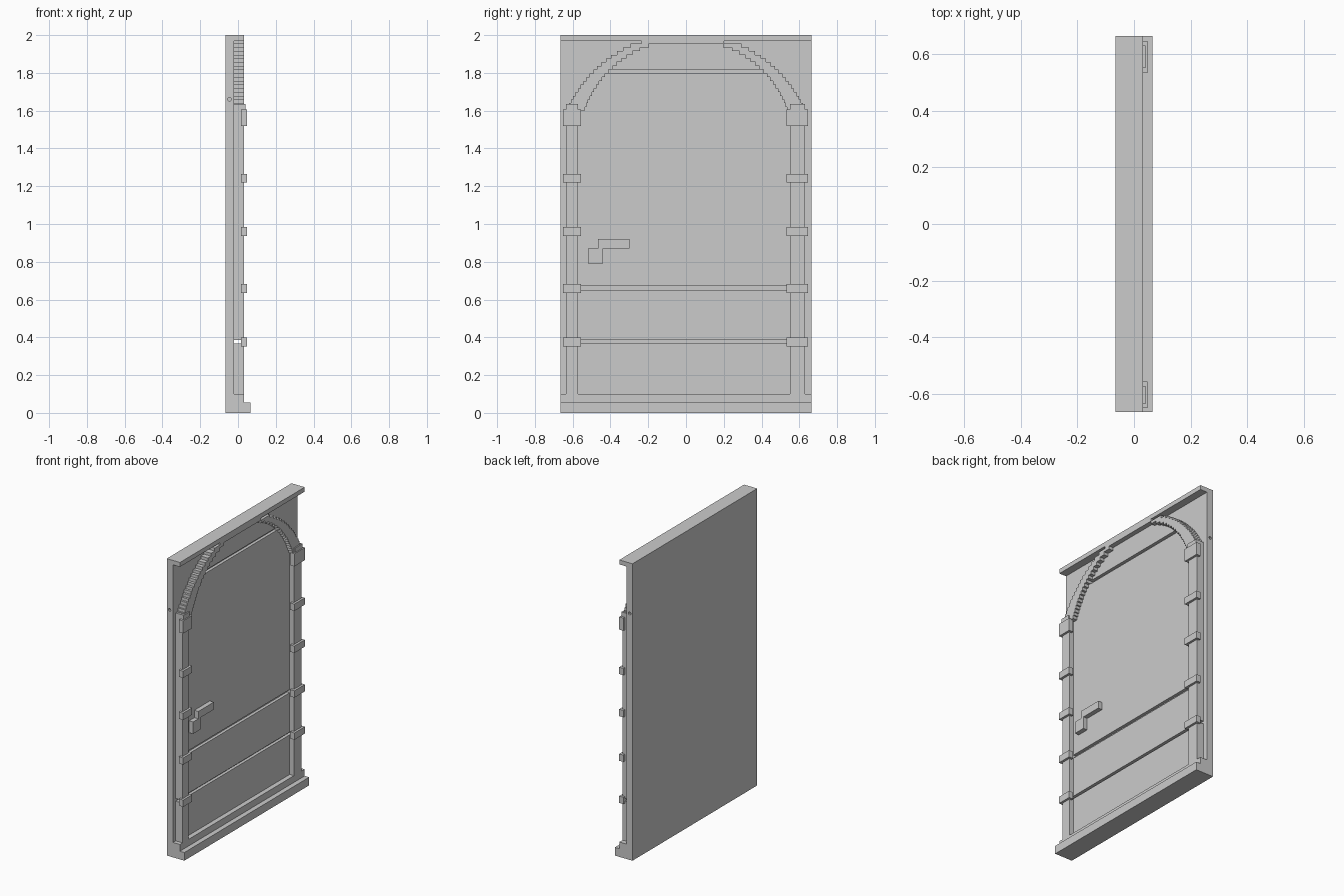
import bpy
import bmesh
import math

cube = bpy.data.objects.get("Cube")
if cube:
    bpy.data.objects.remove(cube, do_unlink=True)

grey = bpy.data.materials.new("plain grey")
grey.use_nodes = True
GREY = (0.6, 0.6, 0.6, 1)
grey.diffuse_color = GREY
grey.node_tree.nodes["Principled BSDF"].inputs["Base Color"].default_value = GREY

# Depth levels from the back to the front, which faces +x
BACK, WALL, PANEL, TRIM, CLIP, SILL = -0.066, -0.02, 0.0, 0.032, 0.047, 0.065
HALF = 0.664


def plate(name, outline, x0, x1):
    """Extrude a flat (y, z) outline from depth x0 to x1."""
    bm = bmesh.new()
    face = bm.faces.new([bm.verts.new((x0, y, z)) for y, z in outline])
    grown = bmesh.ops.extrude_face_region(bm, geom=[face])["geom"]
    for v in grown:
        if isinstance(v, bmesh.types.BMVert):
            v.co.x = x1
    bmesh.ops.recalc_face_normals(bm, faces=bm.faces[:])
    mesh = bpy.data.meshes.new(name)
    bm.to_mesh(mesh)
    bm.free()
    mesh.materials.append(grey)
    obj = bpy.data.objects.new(name, mesh)
    bpy.context.collection.objects.link(obj)
    return obj


def block(name, y0, y1, z0, z1, x0, x1):
    return plate(name, [(y0, z0), (y1, z0), (y1, z1), (y0, z1)], x0, x1)


# Back wall with blind pin holes in both edges
wall = block("back_wall", -HALF, HALF, 0, 2, BACK, WALL)
for side in (-1, 1):
    bpy.ops.mesh.primitive_cylinder_add(
        vertices=8, radius=0.01, depth=0.08,
        location=(-0.045, side * HALF, 1.66), rotation=(math.pi / 2, 0, 0))
    cutter = bpy.context.object
    cutter.name = "pin_hole_cutter"
    cutter.data.materials.append(grey)
    cutter.hide_render = True
    cutter.hide_set(True)
    cut = wall.modifiers.new("pin_hole", "BOOLEAN")
    cut.object = cutter
    cut.solver = "EXACT"

# Sill, base rail, top ledge and header
block("sill", -HALF, HALF, 0, 0.055, WALL, SILL)
block("base_rail", -HALF, HALF, 0.055, 0.1, WALL, TRIM)
block("top_ledge", -HALF, HALF, 1.97, 2, WALL, TRIM)
block("arch_header", -0.235, 0.2, 1.955, 1.97, WALL, TRIM)

# Stepped arch, measured row by row
SPRING, CROWN, ROWS = 1.6, 1.955, 18
STEP = (CROWN - SPRING) / ROWS


def half_width(row, centre, radius):
    z = SPRING + (row + 0.5) * STEP
    return math.sqrt(max(radius ** 2 - (z - centre) ** 2, 0))


def stairs(first, last, centre, radius):
    """Stepped edge on the +y side, going upwards."""
    points = []
    for row in range(first, last):
        y = half_width(row, centre, radius)
        points += [(y, SPRING + row * STEP), (y, SPRING + (row + 1) * STEP)]
    return points


INNER, OUTER = (1.408, 0.572), (1.315, 0.695)


def mirrored(points):
    return [(-y, z) for y, z in reversed(points)]


arch = stairs(0, ROWS, *OUTER) + stairs(0, ROWS, *INNER)[::-1]
plate("arch_left", arch, WALL, TRIM)
plate("arch_right", mirrored(arch), WALL, TRIM)

# Door boards with open grooves between them
Y0, Y1 = -0.571, 0.55
GROOVE = 10
block("door_board_bottom", Y0, Y1, 0.1, 0.367, WALL, PANEL)
block("door_board_middle", Y0, Y1, 0.385, 0.65, WALL, PANEL)
curve = stairs(0, GROOVE, *INNER)
plate("door_board_main",
      [(Y0, 0.672), (Y1, 0.672), (Y1, SPRING)] + curve + mirrored(curve) + [(Y0, SPRING)],
      WALL, PANEL)
curve = stairs(GROOVE + 1, ROWS, *INNER)
plate("door_board_top", curve + mirrored(curve), WALL, PANEL)

# Side posts, clips and capitals: post edges, then clip edges
sides = {
    "right": (-0.635, Y0, -0.65, -0.555),
    "left": (Y1, 0.63, 0.533, 0.645),
}
for side, (p0, p1, c0, c1) in sides.items():
    block("post_lower_" + side, p0, p1, 0.1, 0.367, WALL, TRIM)
    block("post_upper_" + side, p0, p1, 0.385, SPRING, WALL, TRIM)
    for z in (0.375, 0.659, 0.96, 1.243):
        block("clip_" + side, c0, c1, z - 0.023, z + 0.023, 0.015, CLIP)
    block("capital_" + side, c0, c1, 1.52, 1.605, 0.015, CLIP)
    block("capital_top_" + side, p0, p1, SPRING, 1.635, WALL, 0.04)

# L-shaped door handle
plate("handle",
      [(-0.52, 0.79), (-0.44, 0.79), (-0.44, 0.87), (-0.30, 0.87),
       (-0.30, 0.92), (-0.465, 0.92), (-0.465, 0.87), (-0.52, 0.87)],
      PANEL, 0.03)
